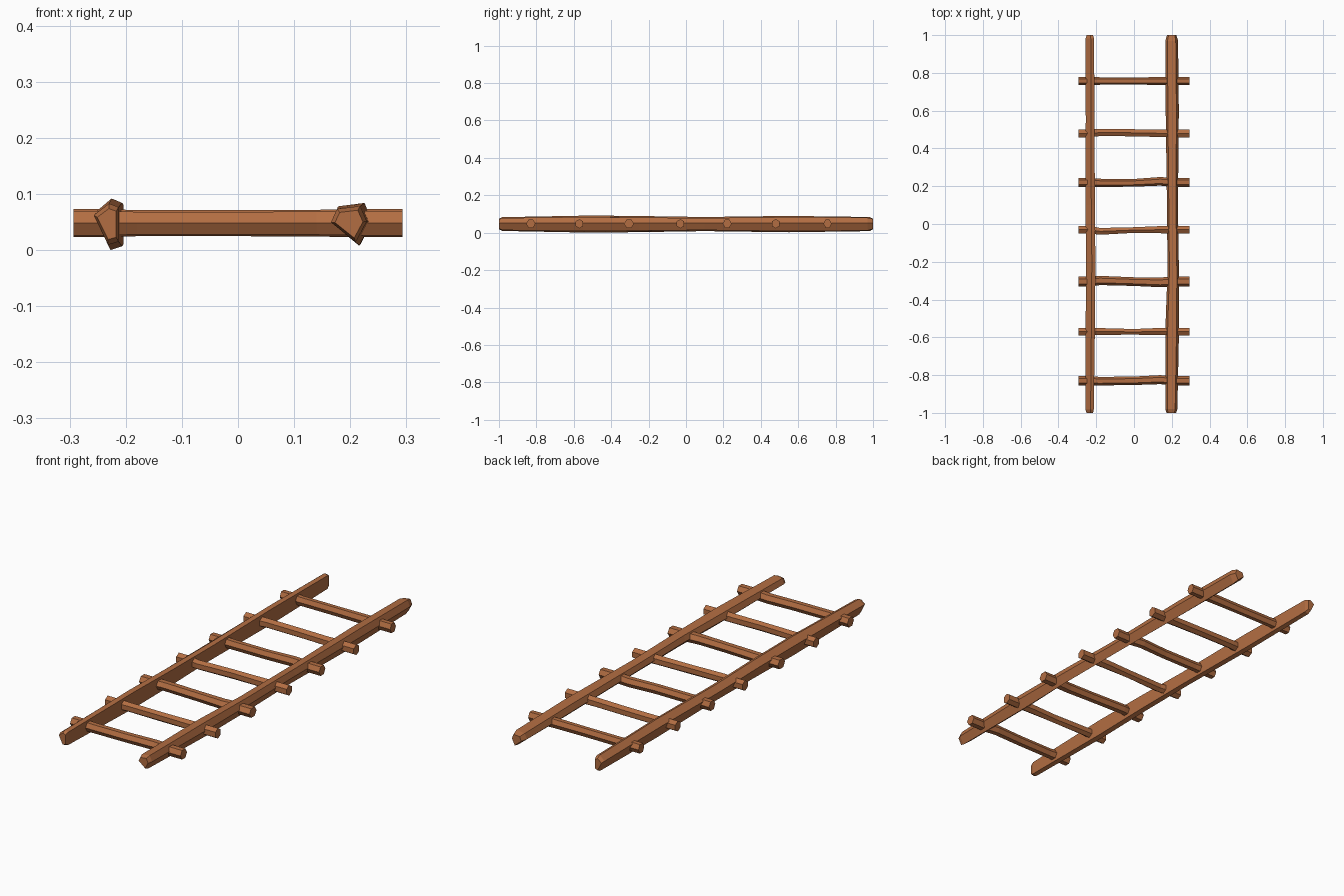
import bpy, bmesh, math

wood = bpy.data.materials.new("warm brown wood")
wood.diffuse_color = (0.45, 0.155, 0.055, 1)


def loft(name, rings):
    """Skin a list of equal-length vertex rings and cap both ends, flat shaded."""
    bm = bmesh.new()
    vr = [[bm.verts.new(p) for p in ring] for ring in rings]
    n = len(vr[0])
    for a, b in zip(vr, vr[1:]):
        for i in range(n):
            j = (i + 1) % n
            bm.faces.new((a[i], a[j], b[j], b[i]))
    bm.faces.new(vr[0])
    bm.faces.new(vr[-1])
    bmesh.ops.recalc_face_normals(bm, faces=bm.faces)
    me = bpy.data.meshes.new(name)
    bm.to_mesh(me)
    bm.free()
    me.materials.append(wood)
    ob = bpy.data.objects.new(name, me)
    bpy.context.collection.objects.link(ob)
    return ob


def rail(name, cx, profile, stations):
    """Rough-hewn pole along y; stations are (y, x shift, x scale, z scale)."""
    cz = 0.047
    rings = [[(cx + dx + (x - cx) * sx, y, cz + (z - cz) * sz) for x, z in profile]
             for y, dx, sx, sz in stations]
    loft(name, rings)


# Side rails: irregular five-sided poles with chamfered ends
rail("left_rail", -0.232,
     [(-0.206, 0.084), (-0.226, 0.092), (-0.258, 0.066), (-0.228, 0.0), (-0.206, 0.007)],
     [(-1, -0.002, 0.65, 0.6), (-0.982, -0.003, 0.85, 0.8), (-0.5, 0.001, 0.95, 1.0),
      (-0.2, 0.003, 0.95, 0.92), (0.1, 0.0, 0.95, 0.82), (0.55, 0.0, 0.9, 0.95),
      (0.982, -0.002, 0.85, 0.82), (1, -0.002, 0.65, 0.6)])
rail("right_rail", 0.202,
     [(0.166, 0.050), (0.178, 0.078), (0.224, 0.084), (0.237, 0.052), (0.215, 0.008)],
     [(-1, -0.004, 0.7, 0.65), (-0.98, -0.004, 0.9, 0.85), (-0.55, 0.001, 1.02, 1.0),
      (-0.25, 0.006, 0.85, 0.92), (0.1, 0.002, 0.82, 0.85), (0.6, 0.001, 0.98, 1.0),
      (0.97, -0.002, 0.95, 0.9), (1, -0.002, 0.7, 0.7)])


# Rungs: (y, radius, y shift of left / middle / right, middle thickness)
rungs = [(0.757, 0.022, 0.0, 0.0, 0.0, 0.85),
         (0.480, 0.024, 0.004, 0.003, 0.0, 0.9),
         (0.220, 0.024, -0.002, -0.002, 0.006, 0.85),
         (-0.030, 0.023, -0.009, -0.002, 0.0, 0.75),
         (-0.305, 0.027, 0.006, 0.0, -0.004, 0.85),
         (-0.570, 0.023, 0.001, -0.001, 0.001, 0.75),
         (-0.830, 0.025, -0.002, 0.0, 0.006, 0.9)]

for k, (y, r, dl, dm, dr, t) in enumerate(rungs):
    stations = [(-0.293, 0, 1), (-0.235, 0, 1), (-0.18, dl, 0.9), (0.0, dm, t),
                (0.14, dr, 0.95), (0.202, 0, 1), (0.293, 0, 1)]
    rings = [[(x, y + dy + r * s * math.cos(math.radians(60 * i + 30 * (k % 2))),
               0.048 + 0.025 * max(s, 0.93) * math.sin(math.radians(60 * i + 30 * (k % 2))))
              for i in range(6)] for x, dy, s in stations]
    loft("rung_%d" % (k + 1), rings)
